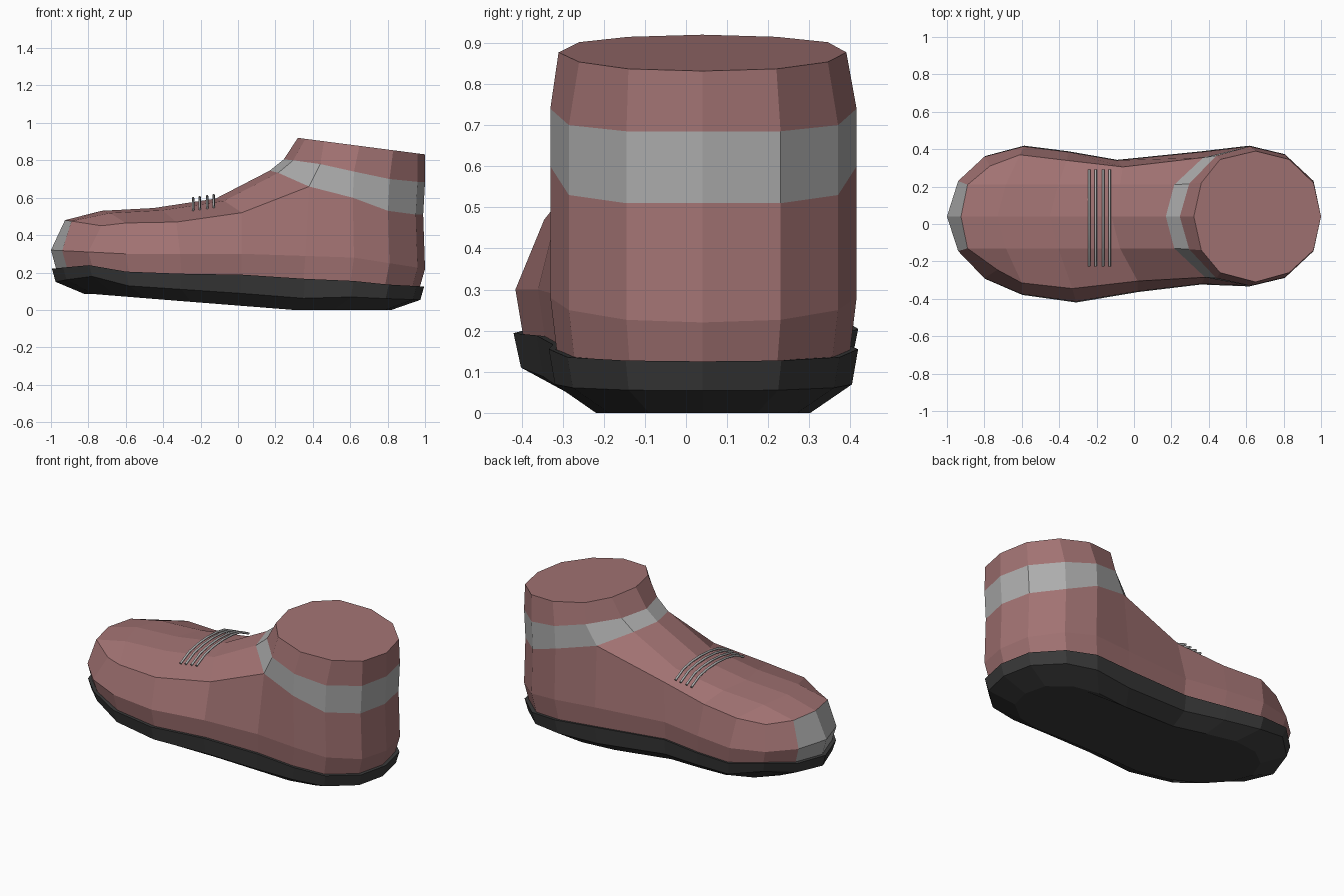
import bpy, bmesh

if "Cube" in bpy.data.objects:
    bpy.data.objects.remove(bpy.data.objects["Cube"])

CY = 0.04  # shoe's long axis


def material(name, rgb):
    m = bpy.data.materials.new(name)
    m.diffuse_color = (*rgb, 1)
    m.use_nodes = True
    m.node_tree.nodes["Principled BSDF"].inputs["Base Color"].default_value = m.diffuse_color
    return m


def interp(table, x):
    if x <= table[0][0]:
        return table[0][1]
    for (x0, z0), (x1, z1) in zip(table, table[1:]):
        if x <= x1:
            return z0 + (z1 - z0) * (x - x0) / (x1 - x0)
    return table[-1][1]


def ring(bm, pts):
    return [bm.verts.new(p) for p in pts]


def bridge(bm, a, b, mat=lambda i: 0, closed=True):
    n = len(a)
    for i in range(n if closed else n - 1):
        j = (i + 1) % n
        bm.faces.new((a[i], a[j], b[j], b[i])).material_index = mat(i)


def finish(bm, name, mats):
    bmesh.ops.recalc_face_normals(bm, faces=bm.faces)
    me = bpy.data.meshes.new(name)
    bm.to_mesh(me)
    bm.free()
    ob = bpy.data.objects.new(name, me)
    bpy.context.collection.objects.link(ob)
    for m in mats:
        me.materials.append(m)
    return ob


pink = material("pink_fabric", (0.36, 0.17, 0.17))
grey = material("grey_trim", (0.42, 0.42, 0.42))
dark = material("dark_rubber", (0.042, 0.042, 0.042))

# widest outline: toe, +y side, heel, -y side
OUT = [(-1, .04), (-.94, .23), (-.80, .36), (-.59, .415), (-.35, .385),
       (-.09, .34), (.36, .385), (.62, .415), (.81, .37), (.96, .23),
       (1, .04), (.96, -.145), (.81, -.285), (.62, -.33), (.36, -.32),
       (.02, -.36), (-.31, -.415), (-.60, -.375), (-.80, -.29), (-.94, -.145)]
RIM = [(-1, .22), (-.8, .24), (-.6, .205), (-.4, .195), (0, .19), (.38, .165),
       (.62, .155), (.81, .135), (1, .125)]
RIM_LOW = [(-1, .145), (-.8, .185), (-.6, .13), (0, .09), (.38, .06),
           (.62, .07), (.81, .06), (1, .053)]
BASE = [(-.77, .085), (-.4, .055), (.3, 0), (1, 0)]
MID = [(-1, .32), (-.6, .30), (.02, .30), (.62, .28), (.81, .25), (1, .22)]
STRAP_LOW = [(.36, .66), (.62, .60), (.81, .53), (.96, .51)]
STRAP_TOP = [(.42, .785), (.62, .74), (.81, .70), (.96, .685)]


def scaled(s, sy, table, dz=0):
    pts = [(x * s, CY + (y - CY) * sy) for x, y in OUT]
    return [(x, y, interp(table, x) + dz) for x, y in pts]


# upper: side walls up to the crease line
bm = bmesh.new()
low = ring(bm, scaled(.965, .95, RIM, -.03))
mid = ring(bm, [(x, y, interp(MID, x)) for x, y in OUT])
front_left = [(-.925, .04, .48), (-.89, .21, .475), (-.77, .31, .455),
              (-.61, .37, .475), (-.36, .34, .485), (-.06, .305, .53),
              (.37, .355, .66)]
front_right = [(.38, -.285, .66), (.02, -.305, .52), (-.33, -.345, .47),
               (-.60, -.315, .465), (-.73, -.245, .45), (-.89, -.13, .475)]
heel = OUT[7:14]
crease = ring(bm, front_left
              + [(x * .99, y, interp(STRAP_LOW, x)) for x, y in heel]
              + front_right)
toe_cap = lambda i: 1 if i in (0, 19) else 0
bridge(bm, low, mid, toe_cap)
bridge(bm, mid, crease, toe_cap)
bm.faces.new(low)

# upper: top of the foot, rows of five points running back from the toe
row = [crease[i] for i in (18, 19, 0, 1, 2)]
for k, xc, zc in ((3, -.73, .53), (4, -.45, .545), (5, -.12, .595), (6, .17, .745)):
    inner = ring(bm, [(xc + .045, -.13, zc - .012), (xc, CY, zc), (xc + .045, .21, zc - .012)])
    new = [crease[20 - k]] + inner + [crease[k]]
    bridge(bm, row, new, closed=False)
    row = new

# ankle: grey strap, collar and closed top
ankle = crease[6:15] + inner
strap = ring(bm, [(.44, .365, .78)]
             + [(x, y, interp(STRAP_TOP, x)) for x, y in heel]
             + [(.44, -.29, .78), (.295, -.135, .80), (.245, CY, .805), (.295, .215, .80)])
top_xy = [(.46, .345), (.65, .39), (.83, .345), (.96, .22), (1, .04), (.96, -.14),
          (.83, -.26), (.65, -.31), (.46, -.26), (.36, -.14), (.32, .04), (.36, .22)]
collar = ring(bm, [(x, y, .92 - .13 * (x - .32)) for x, y in top_xy])
bridge(bm, ankle, strap, lambda i: 1)
bridge(bm, strap, collar)
bm.faces.new(collar)
finish(bm, "shoe_upper", [pink, grey])

# sole: lip, rim band and tapered underside
bm = bmesh.new()
loops = [ring(bm, scaled(.93, .88, RIM, -.005)), ring(bm, scaled(.995, 1.01, RIM)),
         ring(bm, scaled(.975, .97, RIM_LOW)), ring(bm, scaled(.82, .70, BASE))]
for a, b in zip(loops, loops[1:]):
    bridge(bm, a, b)
bm.faces.new(loops[0])
bm.faces.new(loops[-1])
finish(bm, "shoe_sole", [dark])

# laces: four thin tubes arched over the foot
for n, x in enumerate((-.24, -.205, -.165, -.13)):
    cu = bpy.data.curves.new(f"lace_{n + 1}", 'CURVE')
    cu.dimensions = '3D'
    cu.bevel_depth = .007
    cu.bevel_resolution = 1
    cu.use_fill_caps = True
    sp = cu.splines.new('POLY')
    path = [(-.225, .535), (-.14, .575), (-.05, .592), (.04, .598), (.13, .594), (.21, .58), (.29, .54)]
    sp.points.add(len(path) - 1)
    for p, (y, z) in zip(sp.points, path):
        p.co = (x, y, z + .005 * n, 1)
    cu.materials.append(grey)
    bpy.context.collection.objects.link(bpy.data.objects.new(f"lace_{n + 1}", cu))
